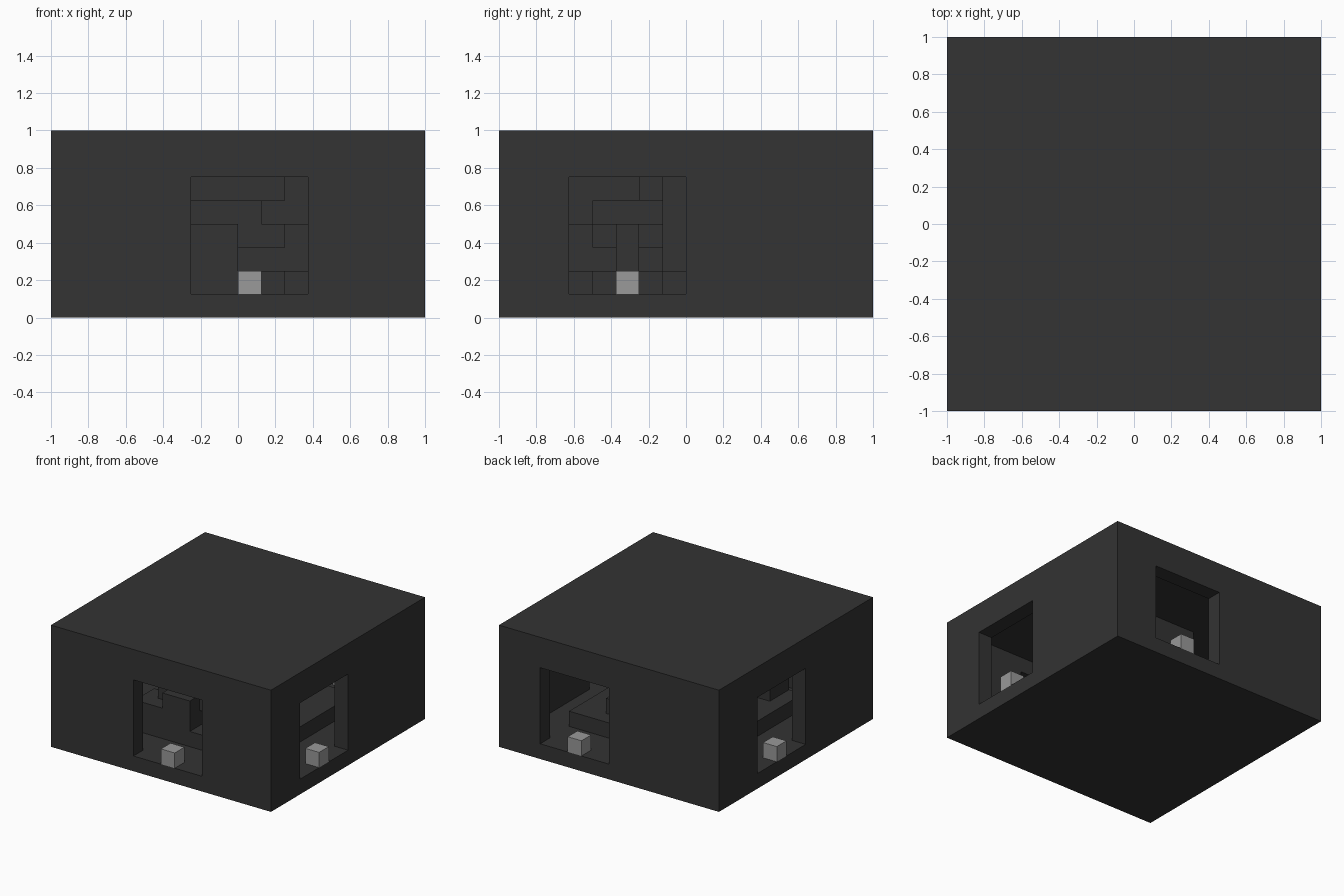
import bpy
import bmesh
from mathutils import Vector

V = 0.125  # size of one block

if "Cube" in bpy.data.objects:
    bpy.data.objects.remove(bpy.data.objects["Cube"], do_unlink=True)


def material(name, value):
    mat = bpy.data.materials.new(name)
    mat.use_nodes = True
    colour = (value, value, value, 1)
    mat.diffuse_color = colour
    mat.node_tree.nodes["Principled BSDF"].inputs["Base Color"].default_value = colour
    return mat


charcoal = material("charcoal stone", 0.033)
grey = material("mid grey", 0.319)


def box(name, x, y, z, mat=charcoal):
    """Box from (low, high) block ranges on each axis."""
    low, high = (Vector(c) * V for c in zip(x, y, z))
    bm = bmesh.new()
    bmesh.ops.create_cube(bm, size=1)
    for v in bm.verts:
        v.co = (low + high) / 2 + v.co * (high - low)
    mesh = bpy.data.meshes.new(name)
    bm.to_mesh(mesh)
    bm.free()
    mesh.materials.append(mat)
    ob = bpy.data.objects.new(name, mesh)
    bpy.context.collection.objects.link(ob)
    return ob


def cut(target, cutter):
    cutter.hide_render = True
    mod = target.modifiers.new("cut", "BOOLEAN")
    mod.operation = "DIFFERENCE"
    mod.solver = "EXACT"
    mod.object = cutter
    bpy.context.view_layer.update()
    graph = bpy.context.evaluated_depsgraph_get()
    mesh = bpy.data.meshes.new_from_object(target.evaluated_get(graph))
    target.modifiers.clear()
    target.data = mesh
    bpy.data.objects.remove(cutter, do_unlink=True)


# Hollow room with one block thick walls
shell = box("room_shell", (-8, 8), (-8, 8), (0, 8))
cut(shell, box("room_cutter", (-7, 7), (-7, 7), (1, 7)))

# Doorways, each with a small grey marker block in the middle of its sill
doors = {"front": ("y", -1, -2), "right": ("x", 1, -5),
         "back": ("y", 1, 0), "left": ("x", -1, -1)}
for side, (axis, sign, start) in doors.items():
    along = (start, start + 5)
    through = (6.5, 9) if sign > 0 else (-9, -6.5)
    middle = (start + 2, start + 3)
    edge = (7, 8) if sign > 0 else (-8, -7)
    if axis == "y":
        cut(shell, box("door_cutter", along, through, (1, 6)))
        box(side + "_marker", middle, edge, (1, 2), grey)
    else:
        cut(shell, box("door_cutter", through, along, (1, 6)))
        box(side + "_marker", edge, middle, (1, 2), grey)

# Low stepped platform
box("platform_front", (-5, 2), (-5, -4), (1, 2))
box("platform_middle", (-5, 4), (-4, -1), (1, 2))
box("platform_back", (-5, 5), (-1, 5), (1, 2))

# Raised blocks on the platform
box("front_block", (-2, 0), (-5, -3), (2, 4))
box("front_side_block", (-4, -2), (-5, -3), (2, 3))
box("core_lower", (-3, 1), (-3, 2), (2, 3))
box("core_ledge", (-3, 2), (-4, 2), (3, 4))
box("core_upper", (-3, 1), (-4, 2), (4, 5))
box("core_top", (-3, 2), (-2, 2), (5, 7))
box("right_ledge", (1, 4), (-3, -2), (2, 4))
box("rear_pillar", (1, 3), (-1, 2), (2, 7))
box("rear_step", (0, 3), (2, 4), (2, 3))
